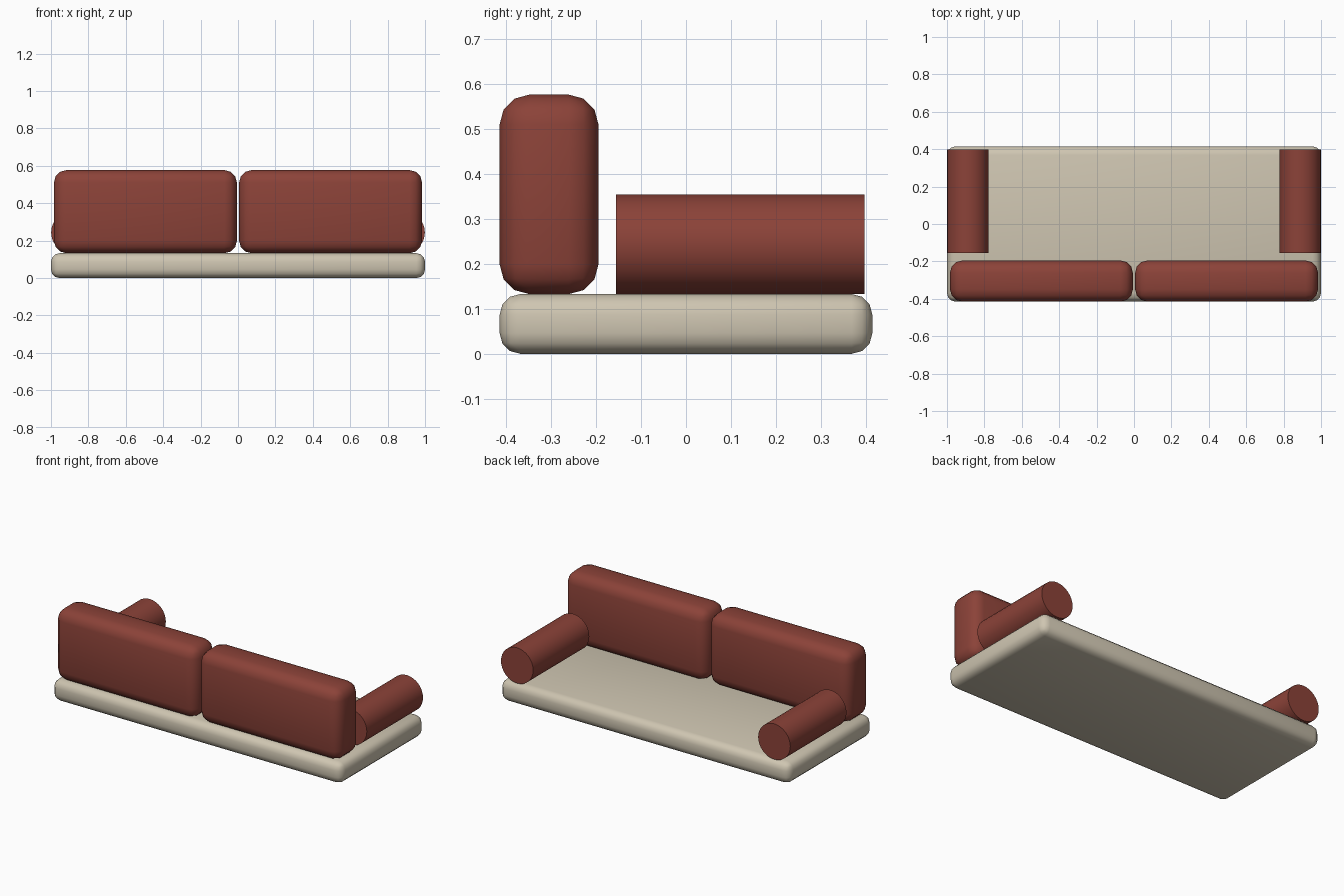
import bpy
import math

if "Cube" in bpy.data.objects:
    bpy.data.objects.remove(bpy.data.objects["Cube"])


def material(name, color):
    mat = bpy.data.materials.new(name)
    mat.diffuse_color = color
    mat.use_nodes = True
    mat.node_tree.nodes["Principled BSDF"].inputs["Base Color"].default_value = mat.diffuse_color
    return mat


RED = material("red_fabric", (0.26, 0.055, 0.04, 1))
CREAM = material("cream_fabric", (0.62, 0.56, 0.44, 1))


def finish(obj, name, mat):
    obj.name = name
    obj.data.materials.append(mat)
    bpy.ops.object.shade_smooth_by_angle(angle=math.radians(40))


def soft_box(name, lo, hi, radius, mat):
    center = [(a + b) / 2 for a, b in zip(lo, hi)]
    bpy.ops.mesh.primitive_cube_add(size=1, location=center)
    obj = bpy.context.object
    obj.scale = [b - a for a, b in zip(lo, hi)]
    bpy.ops.object.transform_apply(location=False, rotation=False, scale=True)
    bevel = obj.modifiers.new("rounding", 'BEVEL')
    bevel.width = radius
    bevel.segments = 3
    bevel.limit_method = 'NONE'
    bpy.ops.object.modifier_apply(modifier=bevel.name)
    finish(obj, name, mat)


# Seat mattress
soft_box("seat_base", (-1, -0.415, 0), (1, 0.415, 0.133), 0.046, CREAM)

for side, label in ((-1, "left"), (1, "right")):
    # Back cushion
    x0, x1 = sorted((side * 0.006, side * 0.984))
    soft_box(label + "_back_cushion", (x0, -0.415, 0.133), (x1, -0.195, 0.577), 0.066, RED)

    # Bolster armrest
    bpy.ops.mesh.primitive_cylinder_add(
        vertices=32, radius=0.111, depth=0.554,
        location=(side * 0.888, 0.121, 0.244), rotation=(math.pi / 2, 0, 0))
    finish(bpy.context.object, label + "_bolster", RED)
